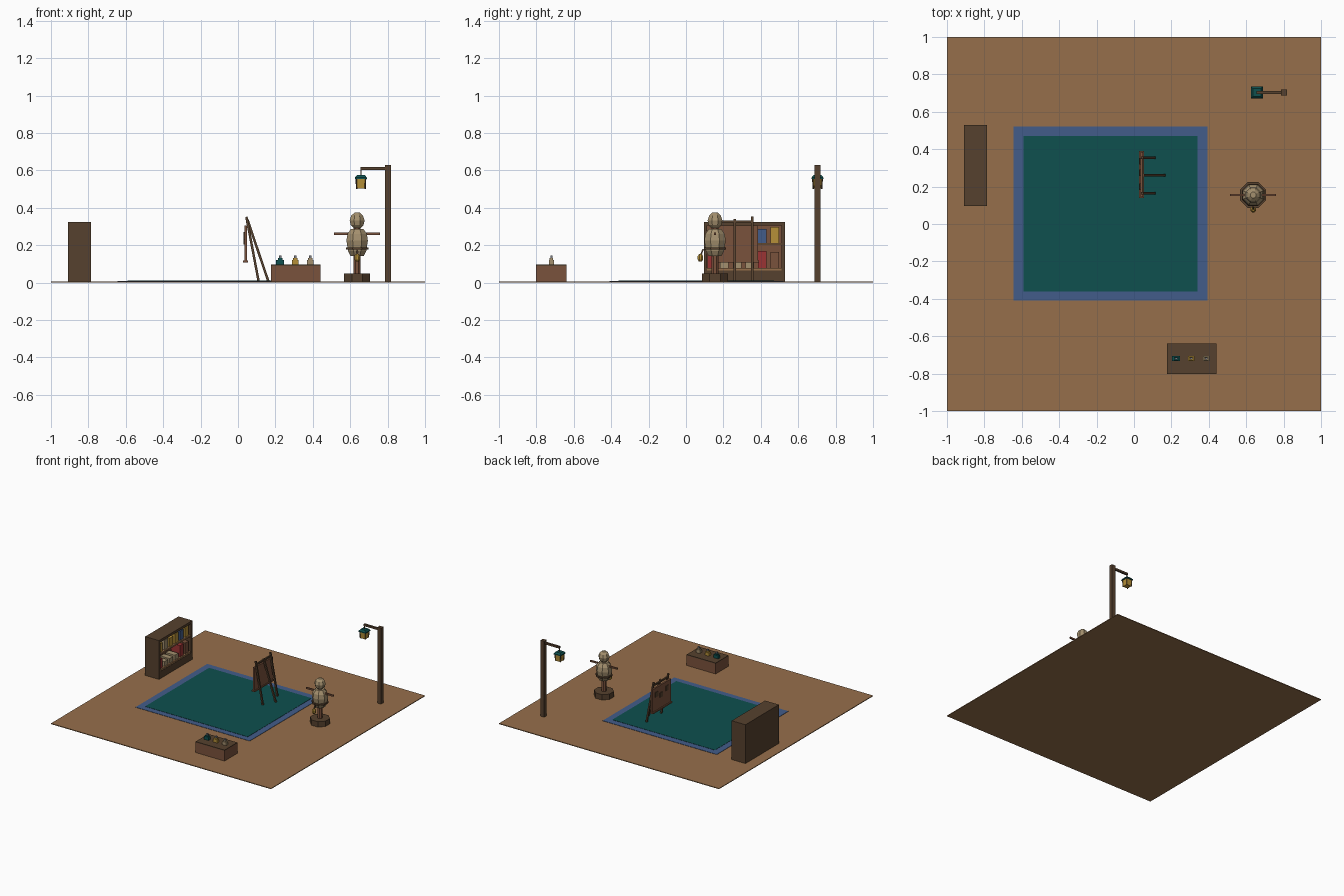
import bpy, math
from mathutils import Vector

if "Cube" in bpy.data.objects:
    bpy.data.objects.remove(bpy.data.objects["Cube"])


def mat(name, r, g, b):
    m = bpy.data.materials.new(name)
    lin = [((c / 255 + 0.055) / 1.055) ** 2.4 for c in (r, g, b)]
    m.diffuse_color = (*lin, 1)
    m.use_nodes = True
    m.node_tree.nodes["Principled BSDF"].inputs["Base Color"].default_value = m.diffuse_color
    return m


SAND = mat("sand_brown", 150, 111, 75)
DARK = mat("dark_wood", 86, 65, 46)
WOOD = mat("red_wood", 122, 82, 60)
TEAL = mat("teal", 14, 80, 78)
BLUE = mat("blue", 66, 92, 138)
GOLD = mat("gold", 182, 144, 56)
BEIGE = mat("beige", 164, 144, 110)
RED = mat("red", 155, 52, 52)
GREY = mat("grey", 122, 122, 130)


def build(name, verts, faces, m):
    me = bpy.data.meshes.new(name)
    me.from_pydata(verts, [], faces)
    me.materials.append(m)
    ob = bpy.data.objects.new(name, me)
    bpy.context.collection.objects.link(ob)
    return ob


def box(name, x, y, z, m):
    """Box from (min, max) pairs."""
    v = [(a, b, c) for c in z for b in y for a in x]
    f = [(0, 2, 3, 1), (4, 5, 7, 6), (0, 1, 5, 4), (2, 6, 7, 3), (0, 4, 6, 2), (1, 3, 7, 5)]
    return build(name, v, f, m)


def block(name, c, s, m):
    return box(name, *[(c[i] - s[i] / 2, c[i] + s[i] / 2) for i in range(3)], m)


def lathe(name, x, y, profile, m, n=8, turn=0.5):
    """Flat-sided turned part from (radius, height) pairs."""
    v = [(x + r * math.cos((i + turn) * math.tau / n), y + r * math.sin((i + turn) * math.tau / n), z)
         for r, z in profile for i in range(n)]
    f = [(k * n + i, k * n + (i + 1) % n, (k + 1) * n + (i + 1) % n, (k + 1) * n + i)
         for k in range(len(profile) - 1) for i in range(n)]
    f += [tuple(reversed(range(n))), tuple(range(len(v) - n, len(v)))]
    return build(name, v, f, m)


def beam(name, a, b, w, m):
    """Square bar between two points."""
    a, b = Vector(a), Vector(b)
    ob = block(name, (0, 0, 0), (w, w, (b - a).length), m)
    ob.location = (a + b) / 2
    ob.rotation_euler = (b - a).to_track_quat('Z', 'Y').to_euler()
    return ob


# Ground and rug
box("ground", (-1, 1), (-1, 1), (0, 0.006), SAND)
box("rug_border", (-0.645, 0.392), (-0.408, 0.522), (0.004, 0.0085), BLUE)
box("rug_field", (-0.592, 0.34), (-0.36, 0.47), (0.006, 0.0105), TEAL)

# Bookshelf, open towards +x
X0, X1, Y0, Y1, H = -0.91, -0.785, 0.095, 0.528, 0.325
box("shelf_back", (X0, X0 + 0.015), (Y0, Y1), (0.005, H), DARK)
box("shelf_lining", (X0 + 0.015, X0 + 0.02), (Y0 + 0.015, Y1 - 0.015), (0.02, H - 0.02), WOOD)
for i, y in enumerate((Y0, Y1 - 0.018)):
    box(f"shelf_side_{i}", (X0, X1), (y, y + 0.018), (0.005, H), DARK)
box("shelf_top", (X0, X1), (Y0, Y1), (H - 0.02, H), DARK)
box("shelf_plinth", (X0, X1), (Y0, Y1), (0.005, 0.065), DARK)
for i, z in enumerate((0.065, 0.2)):
    box(f"shelf_board_{i}", (X0 + 0.015, X1 - 0.002), (Y0 + 0.018, Y1 - 0.018), (z, z + 0.012), SAND)
rows = ((0.077, (RED, BEIGE, BEIGE, BEIGE, RED, WOOD), (0.075, 0.038, 0.038, 0.04, 0.092, 0.088)),
        (0.212, (GOLD, BEIGE, GOLD, GOLD, BLUE, GOLD), (0.07, 0.078, 0.07, 0.08, 0.075, 0.085)))
for k, (z, cols, hs) in enumerate(rows):
    for i, (c, h) in enumerate(zip(cols, hs)):
        y = 0.138 + i * 0.0675
        box(f"book_{k}_{i}", (X0 + 0.03, X1 - 0.012), (y - 0.023, y + 0.023), (z, z + h), c)

# Easel with its board facing -x
for i, y in enumerate((0.165, 0.355)):
    beam(f"easel_leg_{i}", (0.045, y, 0.352), (0.11, y, 0.008), 0.013, DARK)
beam("easel_rear_leg", (0.05, 0.26, 0.338), (0.162, 0.26, 0.008), 0.013, DARK)
beam("easel_crossbar", (0.048, 0.16, 0.325), (0.048, 0.36, 0.325), 0.012, DARK)
board = block("easel_board", (0.041, 0.265, 0.21), (0.014, 0.24, 0.19), WOOD)
box("easel_ledge", (0.026, 0.054), (0.14, 0.39), (0.108, 0.119), WOOD)
for i, (y, z) in enumerate(((0.2, 0.25), (0.275, 0.225), (0.335, 0.25))):
    block(f"pinned_note_{i}", (0.032, y, z), (0.005, 0.035, 0.04), DARK)

# Crate with three bottles
box("crate", (0.177, 0.44), (-0.803, -0.638), (0.005, 0.089), WOOD)
box("crate_lid", (0.177, 0.44), (-0.803, -0.638), (0.089, 0.096), DARK)
for i, (c, w) in enumerate(((TEAL, 0.043), (GOLD, 0.037), (BEIGE, 0.035))):
    x = 0.225 + i * 0.081
    block(f"bottle_{i}", (x, -0.72, 0.109), (w, 0.026, 0.026), c)
    block(f"bottle_neck_{i}", (x, -0.72, 0.126), (0.024, 0.018, 0.012), c)
    block(f"bottle_cap_{i}", (x, -0.72, 0.138), (0.013, 0.011, 0.014), GREY)

# Training mannequin
MX, MY = 0.637, 0.155
lathe("mannequin_base", MX, MY, [(0.075, 0.005), (0.075, 0.05)], DARK)
lathe("mannequin_post", MX, MY, [(0.02, 0.05), (0.02, 0.16)], WOOD)
lathe("mannequin_torso", MX, MY, [(0.038, 0.143), (0.053, 0.17), (0.062, 0.225), (0.056, 0.26),
                                  (0.036, 0.288)], BEIGE)
lathe("mannequin_neck", MX, MY, [(0.02, 0.285), (0.02, 0.3)], WOOD)
lathe("mannequin_head", MX, MY, [(0.02, 0.291), (0.037, 0.308), (0.043, 0.333), (0.034, 0.358),
                                 (0.016, 0.374)], BEIGE)
lathe("mannequin_belt", MX, MY, [(0.065, 0.176), (0.065, 0.188)], DARK)
beam("mannequin_arms", (0.513, MY, 0.262), (0.76, MY, 0.262), 0.012, WOOD)
beam("pouch_strap", (MX, 0.092, 0.18), (MX, 0.078, 0.145), 0.008, DARK)
lathe("pouch", MX, 0.077, [(0.008, 0.112), (0.016, 0.124), (0.016, 0.14), (0.008, 0.154)], GOLD)

# Lamp post and hanging lantern
LX, LY = 0.657, 0.703
box("lamp_post", (0.786, 0.819), (0.687, 0.718), (0.005, 0.63), DARK)
box("lamp_arm", (LX - 0.002, 0.79), (0.694, 0.711), (0.602, 0.617), DARK)
block("lantern_hook", (LX, LY, 0.587), (0.006, 0.006, 0.034), DARK)
lathe("lantern_body", LX, LY, [(0.032, 0.503), (0.036, 0.558)], GOLD, 4)
lathe("lantern_roof", LX, LY, [(0.045, 0.555), (0.045, 0.562), (0.03, 0.575)], TEAL, 4)
for i in range(4):
    a = (i + 0.5) * math.tau / 4
    c, s = math.cos(a), math.sin(a)
    beam(f"lantern_corner_{i}", (LX + 0.032 * c, LY + 0.032 * s, 0.501),
         (LX + 0.036 * c, LY + 0.036 * s, 0.557), 0.005, DARK)
